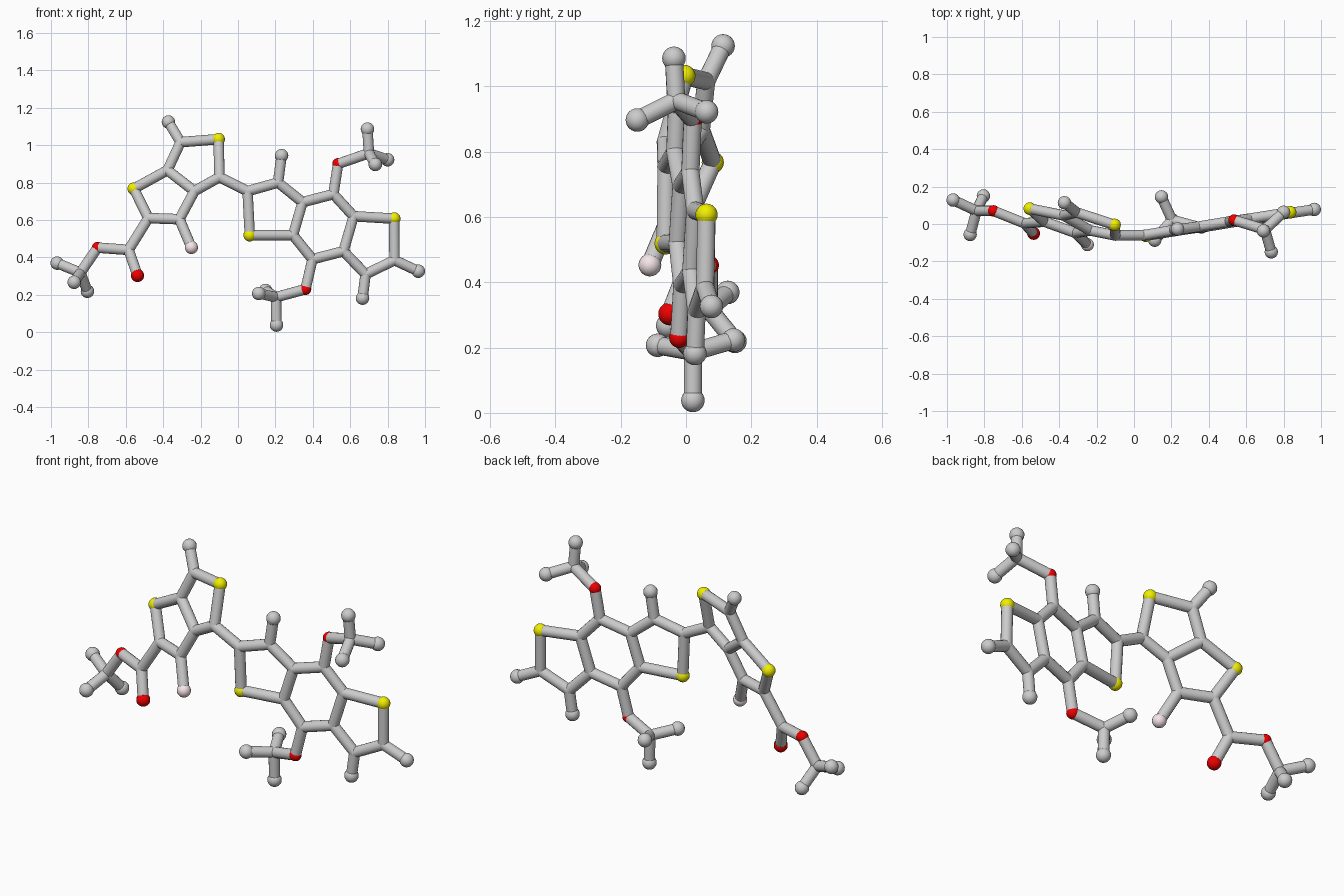
import bpy, bmesh
from mathutils import Vector, Matrix

if "Cube" in bpy.data.objects:
    bpy.data.objects.remove(bpy.data.objects["Cube"])

BOND_R, SEG = 0.028, 16


def left(x, z):
    # tilted plane of the left fused rings
    return Vector((x, -0.32 - 0.35 * x + 0.27 * z, z))


def right(x, z):
    # plane of the right fused rings
    return Vector((x, -0.083 + 0.16 * x + 0.02 * z, z))


def material(name, color):
    m = bpy.data.materials.new(name)
    m.diffuse_color = (*color, 1)
    m.use_nodes = True
    m.node_tree.nodes["Principled BSDF"].inputs["Base Color"].default_value = m.diffuse_color
    return m


MATS = {
    "sulfur": (material("yellow", (0.88, 0.86, 0.0)), 0.034),
    "oxygen": (material("red", (0.85, 0.0, 0.0)), 0.031),
    "carbonyl_oxygen": (material("red_end", (0.85, 0.0, 0.0)), 0.035),
    "fluorine": (material("pale_pink", (0.92, 0.79, 0.81)), 0.035),
    "end_ball": (None, 0.036),
}

# junction positions
P = {
    # left rings
    "a1": left(-.307, 1.016), "a2": left(-.377, .866), "a3": left(-.479, .61),
    "a4": left(-.313, .604), "a5": left(-.233, .754), "a6": left(-.099, .829),
    # right rings
    "b1": right(.051, .754), "b2": right(.214, .80), "b3": right(.345, .695),
    "b4": right(.294, .519), "b5": right(.51, .738), "b6": right(.618, .62),
    "b7": right(.564, .433), "b8": right(.398, .39), "b9": right(.682, .31),
    "b10": right(.837, .385),
    # ester and methyl centres
    "e1": left(-.585, .44), "e2": Vector((-.842, .07, .318)),
    "m1": Vector((.70, -.03, .957)), "m2": Vector((.203, .022, .187)),
}
# coloured atoms and end balls
ATOMS = {
    "sulfur": {"S1": left(-.104, 1.032), "S2": left(-.557, .767),
               "S3": right(.063, .519), "S4": right(.835, .607)},
    "oxygen": {"O1": Vector((-.751, .07, .452)), "O2": right(.535, .9),
               "O3": right(.361, .23)},
    "carbonyl_oxygen": {"O4": Vector((-.537, -.05, .303))},
    "fluorine": {"F1": left(-.249, .453)},
    "end_ball": {"h1": left(-.372, 1.124), "h2": right(.233, .944),
                 "h3": right(.666, .182), "h4": right(.964, .326),
                 "e3": Vector((-.967, .128, .369)),
                 "e4": Vector((-.876, -.056, .267)),
                 "e5": Vector((-.805, .15, .219)),
                 "m3": Vector((.692, -.037, 1.086)),
                 "m4": Vector((.80, .063, .922)),
                 "m5": Vector((.734, -.149, .897)),
                 "m6": Vector((.206, .021, .038)),
                 "m7": Vector((.111, -.087, .207)),
                 "m8": Vector((.147, .145, .223))},
}
for group in ATOMS.values():
    P.update(group)

# chains of bonded atoms, one object per fragment
FRAGMENTS = {
    "left_ring_bonds": ["h1 a1 S1 a6 a5 a2 a1", "a2 S2 a3 a4 a5", "a4 F1"],
    "ester_bonds": ["a3 e1 O1 e2 e3", "e1 O4", "e4 e2 e5"],
    "linking_bond": ["a6 b1"],
    "right_ring_bonds": ["b1 b2 b3 b4 S3 b1", "b3 b5 b6 b7 b8 b4",
                         "b6 S4 b10 b9 b7", "b2 h2", "b9 h3", "b10 h4"],
    "upper_methoxy_bonds": ["b5 O2 m1 m3", "m4 m1 m5"],
    "lower_methoxy_bonds": ["b8 O3 m2 m6", "m7 m2 m8"],
}


def finish(name, bm, mat=None):
    for f in bm.faces:
        f.smooth = all(len(e.link_faces) == 2 for e in f.edges)
    for f in bm.faces:
        f.smooth = True
    me = bpy.data.meshes.new(name)
    bm.to_mesh(me)
    bm.free()
    ob = bpy.data.objects.new(name, me)
    bpy.context.collection.objects.link(ob)
    if mat:
        me.materials.append(mat)


def ball(bm, pos, r):
    bmesh.ops.create_uvsphere(bm, u_segments=SEG, v_segments=12, radius=r,
                              matrix=Matrix.Translation(pos))


def stick(bm, p, q):
    d = q - p
    m = Matrix.Translation((p + q) / 2) @ d.to_track_quat('Z', 'Y').to_matrix().to_4x4()
    bmesh.ops.create_cone(bm, cap_ends=False, segments=SEG, radius1=BOND_R,
                          radius2=BOND_R, depth=d.length, matrix=m)


# bonds with rounded joints at the plain junctions
coloured = {k for g in ATOMS.values() for k in g}
for name, chains in FRAGMENTS.items():
    bm = bmesh.new()
    joints = set()
    for chain in chains:
        keys = chain.split()
        joints.update(keys)
        for s, t in zip(keys, keys[1:]):
            stick(bm, P[s], P[t])
    for k in sorted(joints - coloured):
        ball(bm, P[k], BOND_R * 1.02)
    finish(name, bm)

# atoms
for kind, group in ATOMS.items():
    mat, r = MATS[kind]
    for i, pos in enumerate(group.values(), 1):
        bm = bmesh.new()
        ball(bm, pos, r)
        finish(f"{kind}_{i}", bm, mat)
